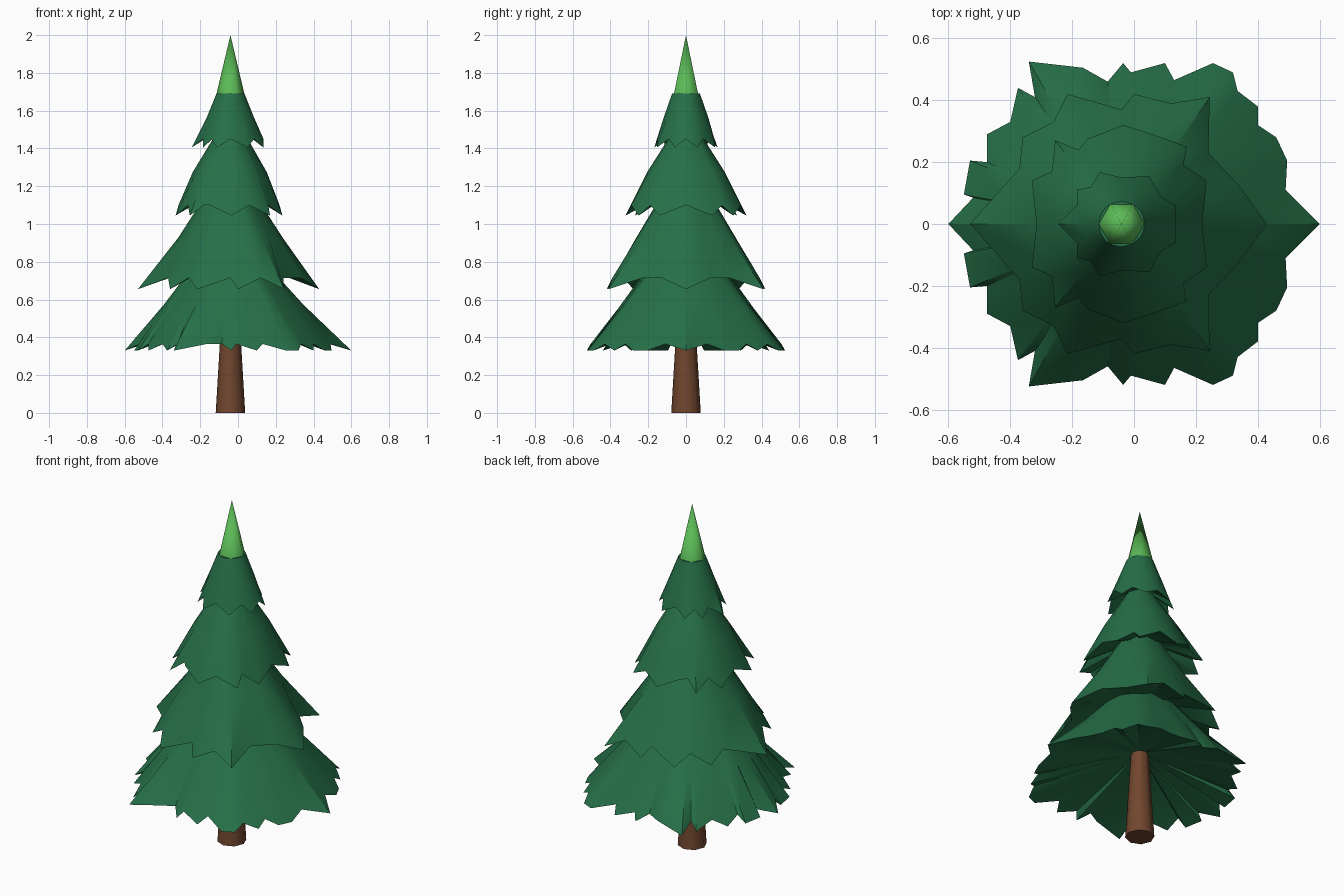
import bpy, bmesh, math
from mathutils import Vector

if "Cube" in bpy.data.objects:
    bpy.data.objects.remove(bpy.data.objects["Cube"])

AX = -0.04  # trunk axis sits slightly left of centre


def material(name, colour):
    m = bpy.data.materials.new(name)
    m.diffuse_color = (*colour, 1)
    m.use_nodes = True
    m.node_tree.nodes["Principled BSDF"].inputs["Base Color"].default_value = m.diffuse_color
    return m


dark_green = material("dark green", (0.019, 0.160, 0.065))
light_green = material("light green", (0.105, 0.490, 0.095))
brown = material("brown", (0.165, 0.062, 0.028))


def finish(name, bm, mat, angle):
    bmesh.ops.recalc_face_normals(bm, faces=bm.faces)
    me = bpy.data.meshes.new(name)
    bm.to_mesh(me)
    bm.free()
    me.materials.append(mat)
    ob = bpy.data.objects.new(name, me)
    bpy.context.collection.objects.link(ob)
    bpy.ops.object.select_all(action='DESELECT')
    ob.select_set(True)
    bpy.context.view_layer.objects.active = ob
    bpy.ops.object.shade_smooth_by_angle(angle=math.radians(angle))
    return ob


def hexagon_cone(name, r1, r2, z1, z2, mat, sides=6):
    bm = bmesh.new()
    rings = []
    for r, z in ((r1, z1), (r2, z2)):
        n = sides if r > 0 else 1
        rings.append([bm.verts.new((AX + r * math.cos(2 * math.pi * i / sides),
                                    r * math.sin(2 * math.pi * i / sides), z))
                      for i in range(n)])
    a, b = rings
    for i in range(sides):
        j = (i + 1) % sides
        bm.faces.new((a[i], a[j], b[j], b[i]) if len(b) > 1 else (a[i], a[j], b[0]))
    bm.faces.new(a)
    if len(b) > 1:
        bm.faces.new(b)
    return finish(name, bm, mat, 65)


def skirt(name, half, z_tip, z_notch, r_top, z_top, z_under, bulge=0.0):
    """Ragged cone: back half of the rim is mirrored to the front."""
    rim = half + [(x, -y) for x, y in reversed(half) if y > 0]
    n = len(rim)
    rad = [math.hypot(x - AX, y) for x, y in rim]
    bm = bmesh.new()
    edge, mid, top, under = [], [], [], []
    for i, (x, y) in enumerate(rim):
        is_tip = rad[i] > (rad[i - 1] + rad[(i + 1) % n]) / 2
        d = Vector((x - AX, y, 0)).normalized()
        axis = Vector((AX, 0, 0))
        e = Vector((x, y, z_tip if is_tip else z_notch))
        t = axis + d * r_top + Vector((0, 0, z_top))
        # halfway ring evens out the tips into a round cone
        mean = (rad[i - 1] + 2 * rad[i] + rad[(i + 1) % n]) / 4
        m = axis + d * ((mean + r_top) / 2 + bulge)
        m.z = ((z_tip + z_notch) / 2 + z_top) / 2
        edge.append(bm.verts.new(e))
        mid.append(bm.verts.new(m))
        top.append(bm.verts.new(t))
        under.append(bm.verts.new(axis + d * 0.03 + Vector((0, 0, z_under))))
    for i in range(n):
        j = (i + 1) % n
        for a, b in ((edge, mid), (mid, top), (under, edge)):
            bm.faces.new((a[i], a[j], b[j], b[i]))
    bm.faces.new(top)
    bm.faces.new(under)
    return finish(name, bm, dark_green, 35)


# Trunk
hexagon_cone("trunk", 0.078, 0.045, 0.0, 0.56, brown, 8)

# Lowest branches
skirt("branches_1", [
    (0.60, 0), (0.49, 0.11), (0.495, 0.205), (0.46, 0.28), (0.40, 0.32),
    (0.40, 0.38), (0.335, 0.43), (0.32, 0.49), (0.255, 0.52), (0.13, 0.465),
    (0.10, 0.52), (-0.01, 0.49), (-0.035, 0.52), (-0.085, 0.46), (-0.165, 0.505),
    (-0.34, 0.525), (-0.32, 0.41), (-0.375, 0.44), (-0.40, 0.33), (-0.475, 0.29),
    (-0.475, 0.20), (-0.53, 0.205), (-0.55, 0.095), (-0.52, 0.085), (-0.60, 0)],
    0.33, 0.365, 0.18, 0.80, 0.51)

# Second branches
skirt("branches_2", [
    (0.43, 0), (0.335, 0.13), (0.24, 0.23), (0.245, 0.41), (0.12, 0.39),
    (0.0, 0.42), (-0.04, 0.37), (-0.215, 0.42), (-0.26, 0.33), (-0.36, 0.28),
    (-0.37, 0.18), (-0.53, 0)],
    0.655, 0.715, 0.12, 1.17, 0.82)

# Third branches
skirt("branches_3", [
    (0.22, 0.0), (0.235, 0.14), (0.16, 0.19), (0.17, 0.25), (0.06, 0.29),
    (-0.035, 0.32), (-0.15, 0.275), (-0.18, 0.24), (-0.255, 0.27),
    (-0.265, 0.17), (-0.33, 0.14), (-0.315, 0.0)],
    1.045, 1.10, 0.075, 1.48, 1.20, 0.012)

# Top branches
skirt("branches_4", [
    (0.135, 0.0), (0.135, 0.06), (0.085, 0.09), (0.05, 0.155), (-0.04, 0.15),
    (-0.11, 0.168), (-0.14, 0.12), (-0.185, 0.11), (-0.185, 0.06), (-0.245, 0)],
    1.405, 1.45, 0.074, 1.69, 1.52)

# Light tip
hexagon_cone("tree_tip", 0.076, 0.0, 1.68, 2.0, light_green)
